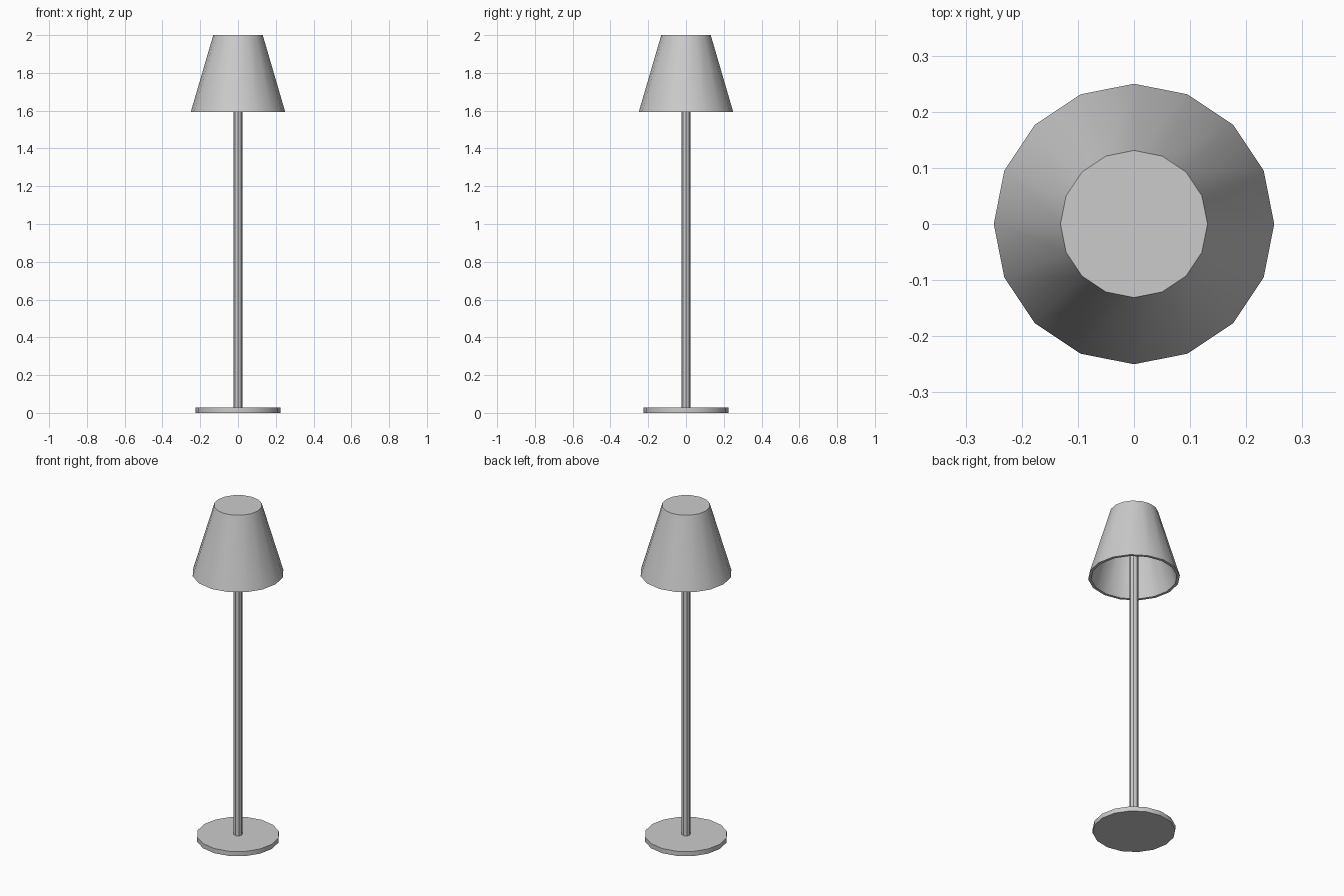
import bpy, math

if "Cube" in bpy.data.objects:
    bpy.data.objects.remove(bpy.data.objects["Cube"])


def lathe(name, profile, sides):
    """Spin an (r, z) profile around z; points with r = 0 are left out, ends are capped."""
    verts, faces = [], []
    for r, z in profile:
        for i in range(sides):
            a = 2 * math.pi * i / sides
            verts.append((r * math.cos(a), r * math.sin(a), z))
    for k in range(len(profile) - 1):
        for i in range(sides):
            j = (i + 1) % sides
            faces.append((k * sides + i, k * sides + j,
                          (k + 1) * sides + j, (k + 1) * sides + i))
    last = (len(profile) - 1) * sides
    faces.append(tuple(reversed(range(sides))))
    faces.append(tuple(range(last, last + sides)))
    mesh = bpy.data.meshes.new(name)
    mesh.from_pydata(verts, [], faces)
    obj = bpy.data.objects.new(name, mesh)
    bpy.context.collection.objects.link(obj)
    bpy.ops.object.select_all(action='DESELECT')
    obj.select_set(True)
    bpy.context.view_layer.objects.active = obj
    bpy.ops.object.shade_smooth_by_angle(angle=math.radians(35))
    return obj


# Round foot plate
lathe("base", [(0.225, 0.0), (0.225, 0.028)], 16)

# Slim upright, running up inside the shade
lathe("pole", [(0.024, 0.026), (0.024, 1.985)], 8)

# Hollow tapered shade, closed at the top: inner wall, rim, outer wall
lathe("shade", [(0.117, 1.985), (0.234, 1.593),
                (0.25, 1.593), (0.131, 2.0)], 16)
